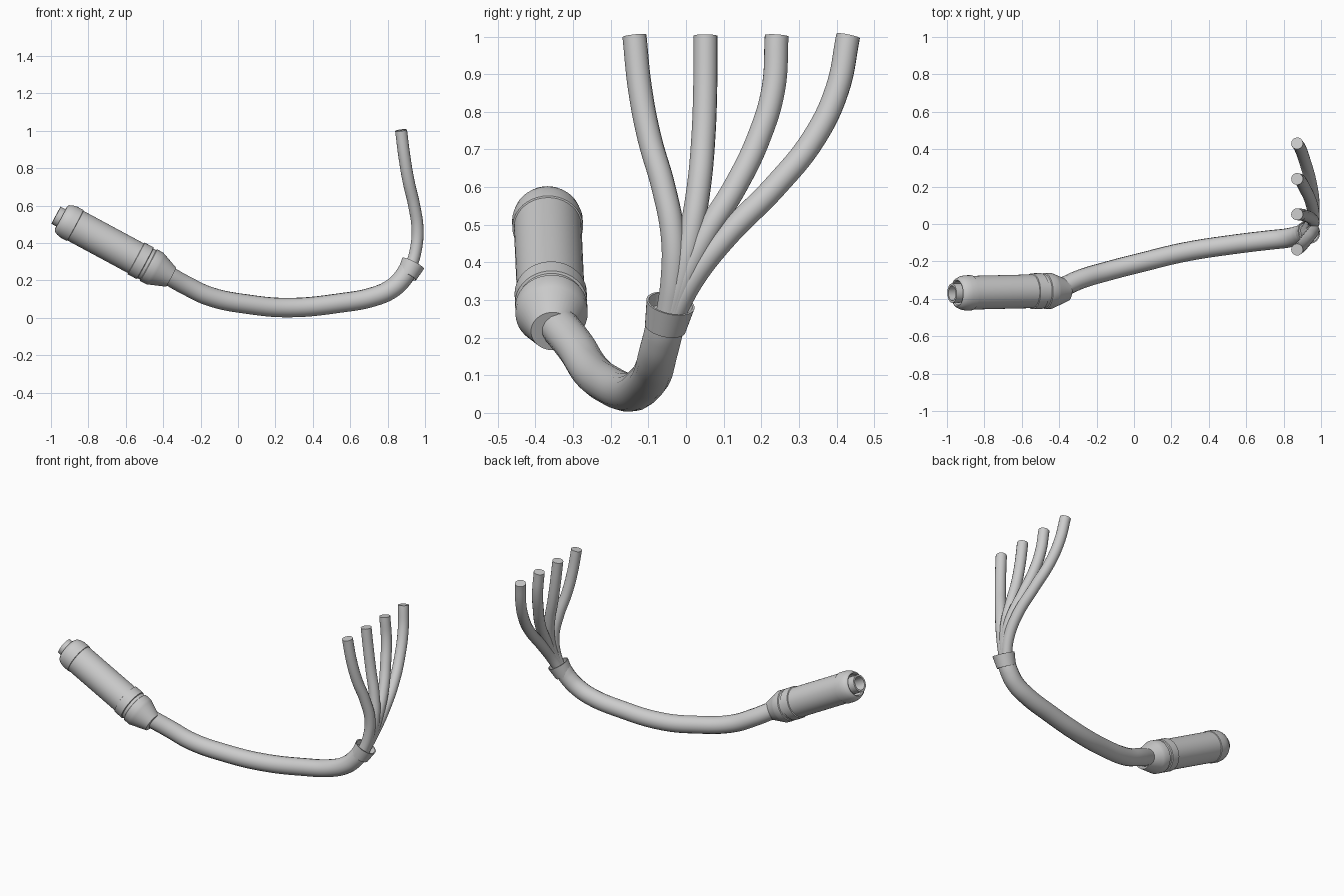
import bpy, bmesh, math
from mathutils import Vector

if "Cube" in bpy.data.objects:
    bpy.data.objects.remove(bpy.data.objects["Cube"], do_unlink=True)

GREY = (0.6, 0.6, 0.6, 1)
grey = bpy.data.materials.new("plain_grey")
grey.use_nodes = True
grey.diffuse_color = GREY
grey.node_tree.nodes["Principled BSDF"].inputs["Base Color"].default_value = GREY


def finish(obj):
    bpy.ops.object.select_all(action="DESELECT")
    bpy.context.view_layer.objects.active = obj
    obj.select_set(True)
    if obj.type == "CURVE":
        bpy.ops.object.convert(target="MESH")
        obj = bpy.context.object
    bpy.ops.object.shade_smooth_by_angle(angle=math.radians(35))
    return obj


def lathe(name, start, end, profile, steps=40):
    """Revolve (distance, radius) pairs about the line from start to end."""
    bm = bmesh.new()
    verts = [bm.verts.new((r, 0, t)) for t, r in profile]
    edges = [bm.edges.new(pair) for pair in zip(verts, verts[1:])]
    bmesh.ops.spin(bm, geom=verts + edges, axis=(0, 0, 1), cent=(0, 0, 0),
                   angle=math.tau, steps=steps, use_duplicate=False)
    bmesh.ops.remove_doubles(bm, verts=bm.verts, dist=0.0002)
    bmesh.ops.recalc_face_normals(bm, faces=bm.faces)
    mesh = bpy.data.meshes.new(name)
    bm.to_mesh(mesh)
    bm.free()
    mesh.materials.append(grey)
    obj = bpy.data.objects.new(name, mesh)
    bpy.context.collection.objects.link(obj)
    obj.location = start
    obj.rotation_mode = "QUATERNION"
    obj.rotation_quaternion = (Vector(end) - Vector(start)).to_track_quat("Z", "Y")
    return finish(obj)


def tube(name, points, radius):
    """Round, capped tube along a smooth path."""
    curve = bpy.data.curves.new(name, "CURVE")
    curve.dimensions = "3D"
    curve.bevel_depth = radius
    curve.bevel_resolution = 6
    curve.resolution_u = 8
    curve.use_fill_caps = True
    spline = curve.splines.new("BEZIER")
    spline.bezier_points.add(len(points) - 1)
    for bp, co in zip(spline.bezier_points, points):
        bp.co = co
        bp.handle_left_type = bp.handle_right_type = "AUTO"
    curve.materials.append(grey)
    obj = bpy.data.objects.new(name, curve)
    bpy.context.collection.objects.link(obj)
    return finish(obj)


# Plug body: rounded head, long barrel, two grip rings and a tapered nose
plug_tip = (-0.973, -0.37, 0.549)
plug_end = (-0.355, -0.355, 0.216)
lathe("plug_body", plug_tip, plug_end, [
    (0.09, 0), (0.09, 0.06), (0.034, 0.064), (0.03, 0.07), (0.036, 0.08),
    (0.055, 0.089), (0.08, 0.094), (0.116, 0.094), (0.118, 0.09),
    (0.485, 0.09), (0.487, 0.096), (0.54, 0.096), (0.543, 0.09),
    (0.56, 0.09), (0.563, 0.096), (0.6, 0.096), (0.615, 0.09),
    (0.7, 0.057), (0.7, 0)])

# Hollow contact sleeve in the mouth of the plug
lathe("contact_sleeve", plug_tip, plug_end, [
    (0.09, 0.052), (0, 0.052), (0, 0.04), (0.07, 0.04), (0.07, 0)])

# Main cable
tube("main_cable", [
    (-0.375, -0.335, 0.228), (-0.28, -0.293, 0.175), (-0.152, -0.255, 0.115),
    (0.06, -0.2, 0.072), (0.27, -0.15, 0.055), (0.54, -0.108, 0.079),
    (0.73, -0.085, 0.115), (0.82, -0.075, 0.155), (0.875, -0.062, 0.205),
    (0.912, -0.05, 0.26)], 0.052)

# Flared collar where the cable splits
lathe("split_collar", (0.903, -0.055, 0.226), (0.936, -0.041, 0.291), [
    (0, 0.05), (0, 0.055), (0.074, 0.065), (0.074, 0.059), (0.035, 0.053),
    (0.035, 0)])

# Four wires share a side profile and fan out across y
heights = [0.25, 0.36, 0.47, 0.6, 0.73, 0.86, 1.002]
leans = [0.918, 0.95, 0.96, 0.942, 0.912, 0.89, 0.872]
fans = [
    [-0.05, -0.035, -0.035, -0.06, -0.097, -0.122, -0.137],
    [-0.045, -0.012, 0.012, 0.034, 0.046, 0.051, 0.052],
    [-0.04, -0.002, 0.05, 0.13, 0.193, 0.232, 0.241],
    [-0.04, 0.02, 0.107, 0.235, 0.34, 0.402, 0.431],
]
for i, fan in enumerate(fans):
    tube(f"wire_{i + 1}", list(zip(leans, fan, heights)), 0.032)
